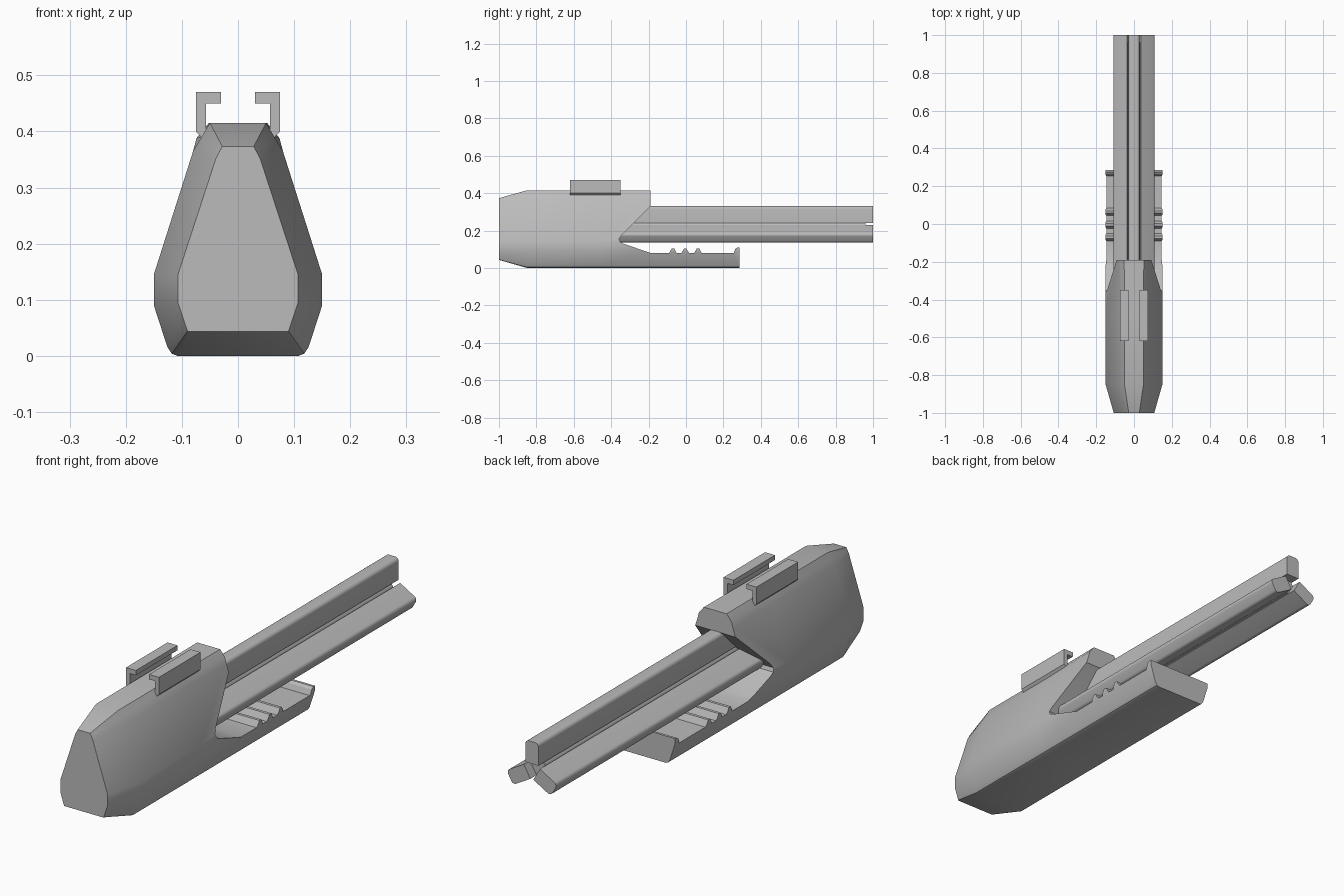
import bpy, bmesh
from math import sin, cos, radians, pi

old = bpy.data.objects.get("Cube")
if old:
    bpy.data.objects.remove(old)

grey = bpy.data.materials.new("mid grey")
grey.use_nodes = True
grey.diffuse_color = (0.5, 0.5, 0.5, 1)
grey.node_tree.nodes["Principled BSDF"].inputs["Base Color"].default_value = (0.5, 0.5, 0.5, 1)


def loft(name, rings):
    """Closed solid through rings of equal point count."""
    bm = bmesh.new()
    loops = [[bm.verts.new(p) for p in ring] for ring in rings]
    n = len(loops[0])
    for a, b in zip(loops, loops[1:]):
        for i in range(n):
            j = (i + 1) % n
            bm.faces.new((a[i], a[j], b[j], b[i]))
    bm.faces.new(loops[0])
    bm.faces.new(loops[-1])
    bmesh.ops.recalc_face_normals(bm, faces=bm.faces)
    mesh = bpy.data.meshes.new(name)
    bm.to_mesh(mesh)
    bm.free()
    obj = bpy.data.objects.new(name, mesh)
    bpy.context.collection.objects.link(obj)
    mesh.materials.append(grey)
    return obj


def extrude_y(name, section, y0, y1):
    return loft(name, [[(x, y, z) for x, z in section] for y in (y0, y1)])


def mirrored(half):
    return half + [(-x, z) for x, z in reversed(half)]


def smooth(obj):
    bpy.ops.object.select_all(action='DESELECT')
    obj.select_set(True)
    bpy.context.view_layer.objects.active = obj
    bpy.ops.object.shade_smooth_by_angle(angle=radians(30))


# Body: tapered nose, long hull, slightly flared shoulders at the rear
nose = [(.086, .043), (.09, .044), (.092, .05), (.107, .095), (.107, .145),
        (.04, .35), (.034, .362), (.028, .373)]
hull = [(.108, 0), (.118, .004), (.126, .016), (.15, .09), (.15, .145),
        (.08, .365), (.065, .39), (.05, .415)]
rear = hull[:-2] + [(.074, .388), (.052, .415)]
stations = [(-1, nose), (-.85, hull), (-.45, hull), (-.19, rear), (.285, rear)]
body = loft("body", [[(x, y, z) for x, z in mirrored(h)] for y, h in stations])

# Notch cutter: undercut rear, ramp, toothed tray and end lip
notch = [(-.19, .6), (-.19, .33), (-.345, .175), (-.358, .155), (-.352, .14),
         (-.335, .13), (-.19, .08)]
for c in (-.07, -.004, .064):
    notch += [(c - .02, .08), (c - .006, .105), (c + .006, .105), (c + .02, .08)]
notch += [(.255, .08), (.264, .102), (.275, .11), (.4, .11), (.4, .6)]
cutter = loft("notch_cutter", [[(x, y, z) for y, z in notch] for x in (-.3, .3)])
cutter.hide_render = True
cut = body.modifiers.new("notch", 'BOOLEAN')
cut.operation, cut.solver, cut.object = 'DIFFERENCE', 'EXACT', cutter
bpy.context.view_layer.objects.active = body
bpy.ops.object.modifier_apply(modifier=cut.name)
bpy.data.objects.remove(cutter)
smooth(body)

# Three long bars spread evenly round a shared axis, outer corners rounded
AXIS_Z, REACH, HALF, R = .215, .116, .03, .016
arc = [(HALF - R + R * cos(i * pi / 12), REACH - R + R * sin(i * pi / 12)) for i in range(7)]
bar = mirrored([(HALF, .025)] + arc)
for name, turn in (("top_bar", 0), ("lower_left_bar", -120), ("lower_right_bar", 120)):
    c, s = cos(radians(turn)), sin(radians(turn))
    section = [(u * c - v * s, AXIS_Z + u * s + v * c) for u, v in bar]
    smooth(extrude_y(name, section, -.4, 1))

# Core rod joining the bars, stopping short of their ends
ring = [(.034 * cos(i * pi / 12), AXIS_Z + .034 * sin(i * pi / 12)) for i in range(24)]
smooth(extrude_y("core_rod", ring, -.4, .96))

# Pair of hooked rails on top
rail = [(.057, .38), (.075, .4), (.075, .47), (.03, .47), (.03, .45), (.057, .45)]
for name, side in (("left_rail", 1), ("right_rail", -1)):
    extrude_y(name, [(side * x, z) for x, z in rail], -.62, -.35)
